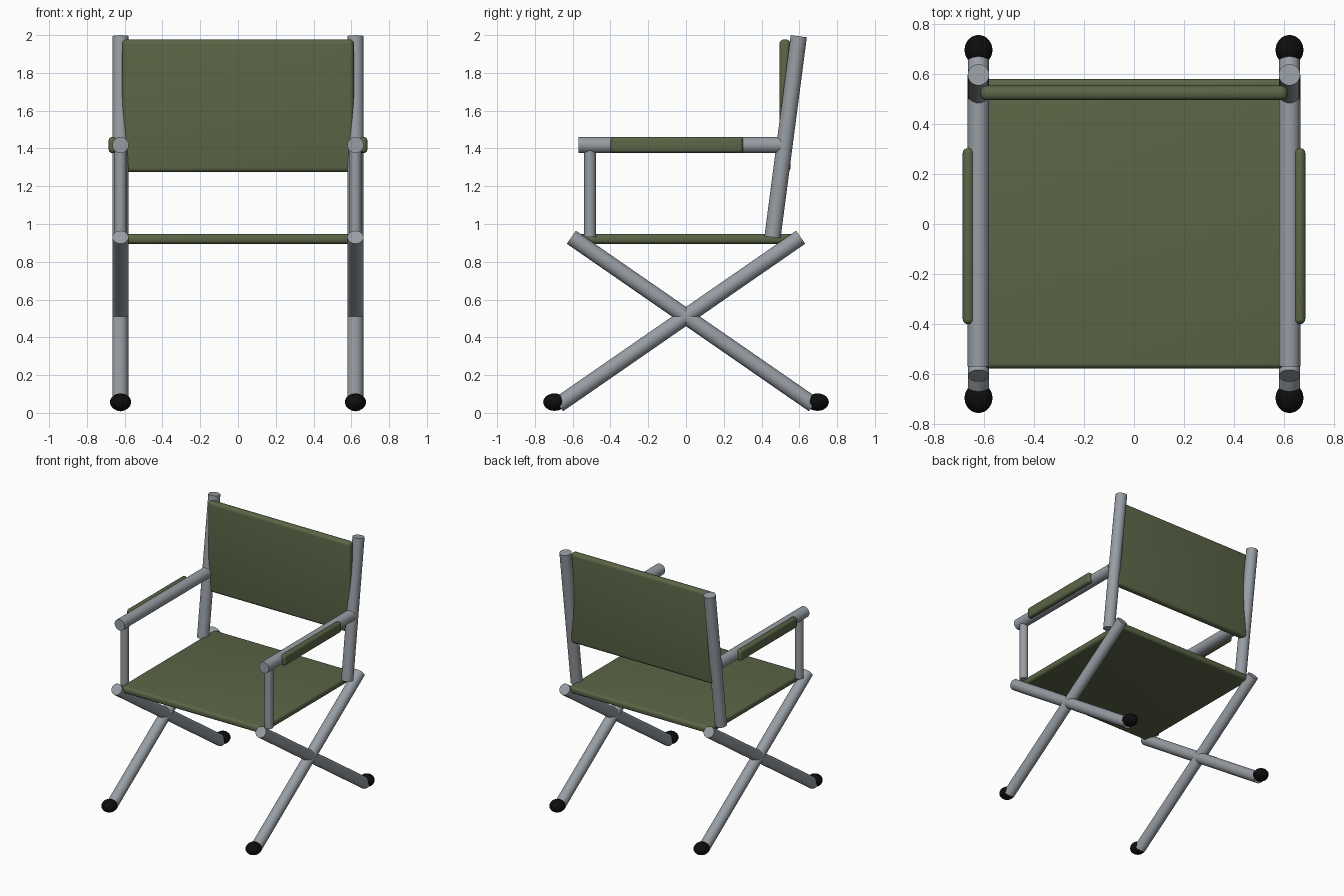
import bpy
import math
from mathutils import Vector

cube = bpy.data.objects.get("Cube")
if cube:
    bpy.data.objects.remove(cube, do_unlink=True)


def material(name, rgb):
    m = bpy.data.materials.new(name)
    m.use_nodes = True
    m.diffuse_color = (*rgb, 1)
    bsdf = m.node_tree.nodes["Principled BSDF"]
    bsdf.inputs["Base Color"].default_value = (*rgb, 1)
    bsdf.inputs["Roughness"].default_value = 0.7
    return m


METAL = material("grey metal", (0.31, 0.34, 0.37))
CANVAS = material("olive canvas", (0.105, 0.13, 0.062))
RUBBER = material("black rubber", (0.004, 0.004, 0.004))


def finish(name, mat):
    ob = bpy.context.object
    ob.name = name
    ob.data.materials.append(mat)
    bpy.ops.object.shade_smooth_by_angle(angle=math.radians(40))
    return ob


def tube(name, start, end, radius):
    a, b = Vector(start), Vector(end)
    bpy.ops.mesh.primitive_cylinder_add(
        vertices=32, radius=radius, depth=(b - a).length, location=(a + b) / 2,
        rotation=(b - a).to_track_quat("Z", "Y").to_euler())
    return finish(name, METAL)


def pad(name, low, high, bevel):
    # Rounded box between two opposite corners
    a, b = Vector(low), Vector(high)
    bpy.ops.mesh.primitive_cube_add(size=1, location=(a + b) / 2)
    ob = bpy.context.object
    ob.scale = b - a
    bpy.ops.object.transform_apply(location=False, rotation=False, scale=True)
    mod = ob.modifiers.new("rounded edges", "BEVEL")
    mod.width = bevel
    mod.segments = 5
    bpy.ops.object.modifier_apply(modifier=mod.name)
    return finish(name, CANVAS)


def foot(name, x, y):
    bpy.ops.mesh.primitive_uv_sphere_add(segments=24, ring_count=16, location=(x, y, 0.057))
    bpy.context.object.scale = (0.056, 0.06, 0.046)
    bpy.ops.object.transform_apply(location=False, rotation=False, scale=True)
    return finish(name, RUBBER)


# Side frames
for side, s in (("left", 1), ("right", -1)):
    x = s * 0.622
    for end, e in (("front", -1), ("back", 1)):
        tube(f"{side}_{end}_leg", (x, e * 0.675, 0.043), (x, -e * 0.607, 0.93), 0.042)
        foot(f"{side}_{end}_foot", x, e * 0.696)
    tube(f"{side}_back_post", (x, 0.458, 0.93), (x, 0.597, 1.994), 0.043)
    tube(f"{side}_arm_post", (x, -0.508, 0.93), (x, -0.508, 1.41), 0.031)
    tube(f"{side}_arm_rail", (x, -0.57, 1.418), (x, 0.5, 1.418), 0.043)
    xs = sorted((s * 0.641, s * 0.685))
    pad(f"{side}_arm_pad", (xs[0], -0.4, 1.376), (xs[1], 0.303, 1.461), 0.02)

# Canvas panels
pad("seat", (-0.612, -0.577, 0.895), (0.612, 0.58, 0.947), 0.02)
pad("backrest", (-0.614, 0.495, 1.274), (0.614, 0.553, 1.977), 0.024)
